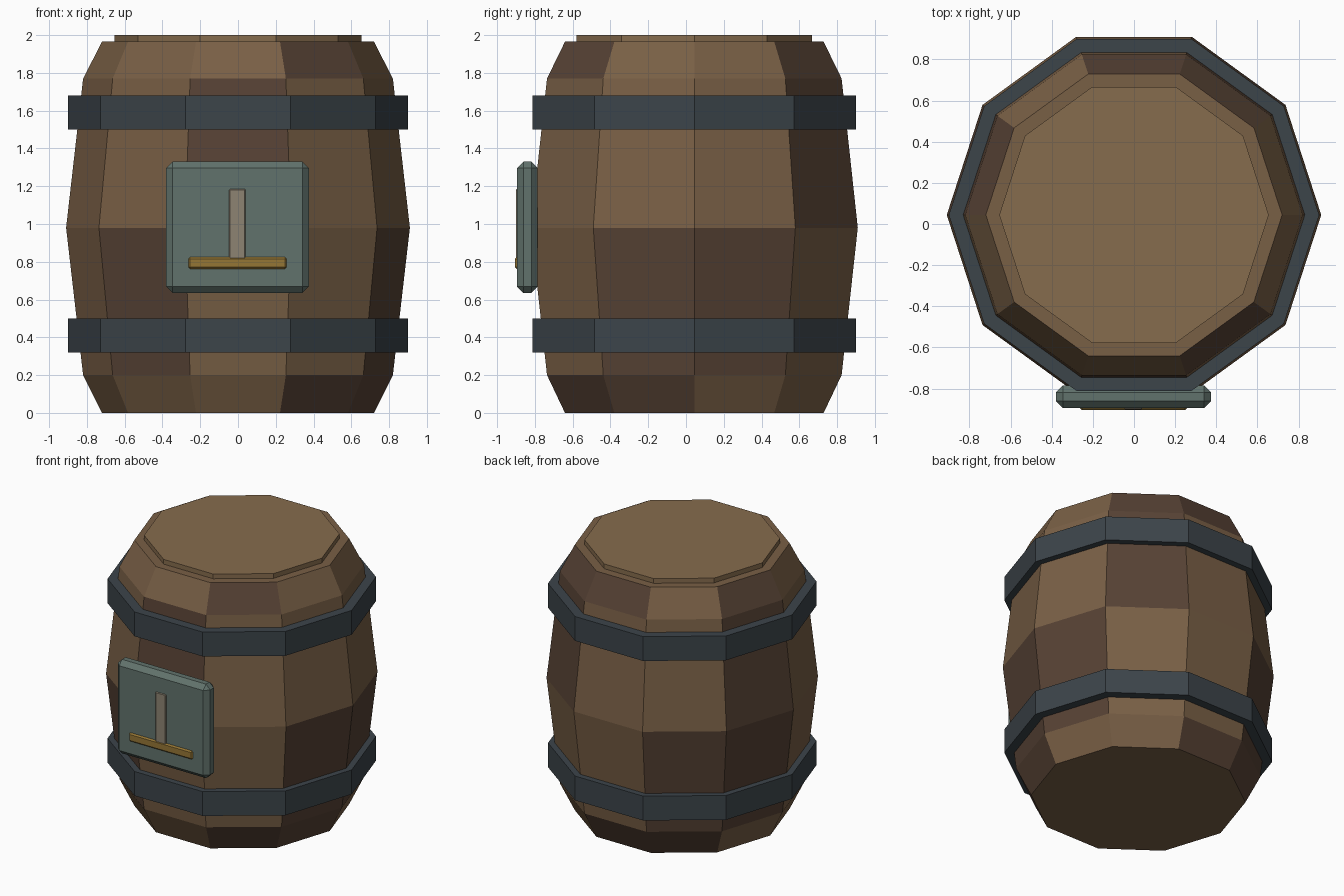
import bpy, bmesh
from math import cos, sin, pi

if "Cube" in bpy.data.objects:
    bpy.data.objects.remove(bpy.data.objects["Cube"])

SIDES = 10
CY = 0.044  # barrel axis sits slightly behind the origin


def material(name, rgb):
    m = bpy.data.materials.new(name)
    m.diffuse_color = (*rgb, 1)
    m.use_nodes = True
    m.node_tree.nodes["Principled BSDF"].inputs["Base Color"].default_value = m.diffuse_color
    return m


light = material("light_wood", (0.19, 0.115, 0.06))
dark = material("dark_wood", (0.095, 0.055, 0.035))
top_wood = material("lid_wood", (0.24, 0.15, 0.075))
iron = material("iron", (0.045, 0.058, 0.068))
plate_mat = material("plate_metal", (0.12, 0.17, 0.15))
brass = material("brass", (0.30, 0.18, 0.035))
bone = material("pale_metal", (0.27, 0.23, 0.17))


def finish(name, bm, mats):
    bmesh.ops.recalc_face_normals(bm, faces=bm.faces)
    me = bpy.data.meshes.new(name)
    bm.to_mesh(me)
    bm.free()
    for m in mats:
        me.materials.append(m)
    ob = bpy.data.objects.new(name, me)
    bpy.context.collection.objects.link(ob)
    return ob


def lathe(name, profile, mats, closed=False, pick=None):
    """Ten-sided turning of (radius, z) points; open profiles get end caps."""
    bm = bmesh.new()
    rings = [[bm.verts.new((r * cos(2 * pi * k / SIDES), CY + r * sin(2 * pi * k / SIDES), z))
              for k in range(SIDES)] for r, z in profile]
    n = len(rings)
    for i in range(n if closed else n - 1):
        a, b = rings[i], rings[(i + 1) % n]
        for k in range(SIDES):
            j = (k + 1) % SIDES
            f = bm.faces.new((a[k], a[j], b[j], b[k]))
            if pick:
                f.material_index = pick(i, k)
    if not closed:
        bm.faces.new(rings[0])
        bm.faces.new(rings[-1])
    return finish(name, bm, mats)


def box(name, x, y, z, mat, bevel):
    bm = bmesh.new()
    bmesh.ops.create_cube(bm, size=1)
    for v in bm.verts:
        v.co = [(lo + hi) / 2 + c * (hi - lo) for c, (lo, hi) in zip(v.co, (x, y, z))]
    bmesh.ops.bevel(bm, geom=bm.edges[:], offset=bevel, segments=1, affect='EDGES')
    return finish(name, bm, [mat])


# Barrel body: four rows of planks, D marks a darker plank
rows = ["LLDDLLLLDD", "DLLDDLDLLD", "LDLLDLLDLL", "LDDLDLLLDL"]
lathe("barrel_body", [(0.72, 0), (0.82, 0.20), (0.91, 0.98), (0.82, 1.77), (0.72, 1.965)],
      [light, dark], pick=lambda i, k: int(rows[i][k] == "D"))

# Lid
lathe("lid", [(0.655, 1.93), (0.655, 2.0)], [top_wood])

# Iron hoops
for name, z in (("lower_hoop", 0.32), ("upper_hoop", 1.50)):
    lathe(name, [(0.80, z), (0.90, z), (0.90, z + 0.18), (0.80, z + 0.18)], [iron], closed=True)

# Front plate with slot and bar
box("front_plate", (-0.38, 0.375), (-0.895, -0.785), (0.635, 1.33), plate_mat, 0.034)
box("plate_stem", (-0.047, 0.04), (-0.901, -0.84), (0.80, 1.185), bone, 0.005)
box("plate_bar", (-0.265, 0.26), (-0.905, -0.84), (0.76, 0.828), brass, 0.012)
